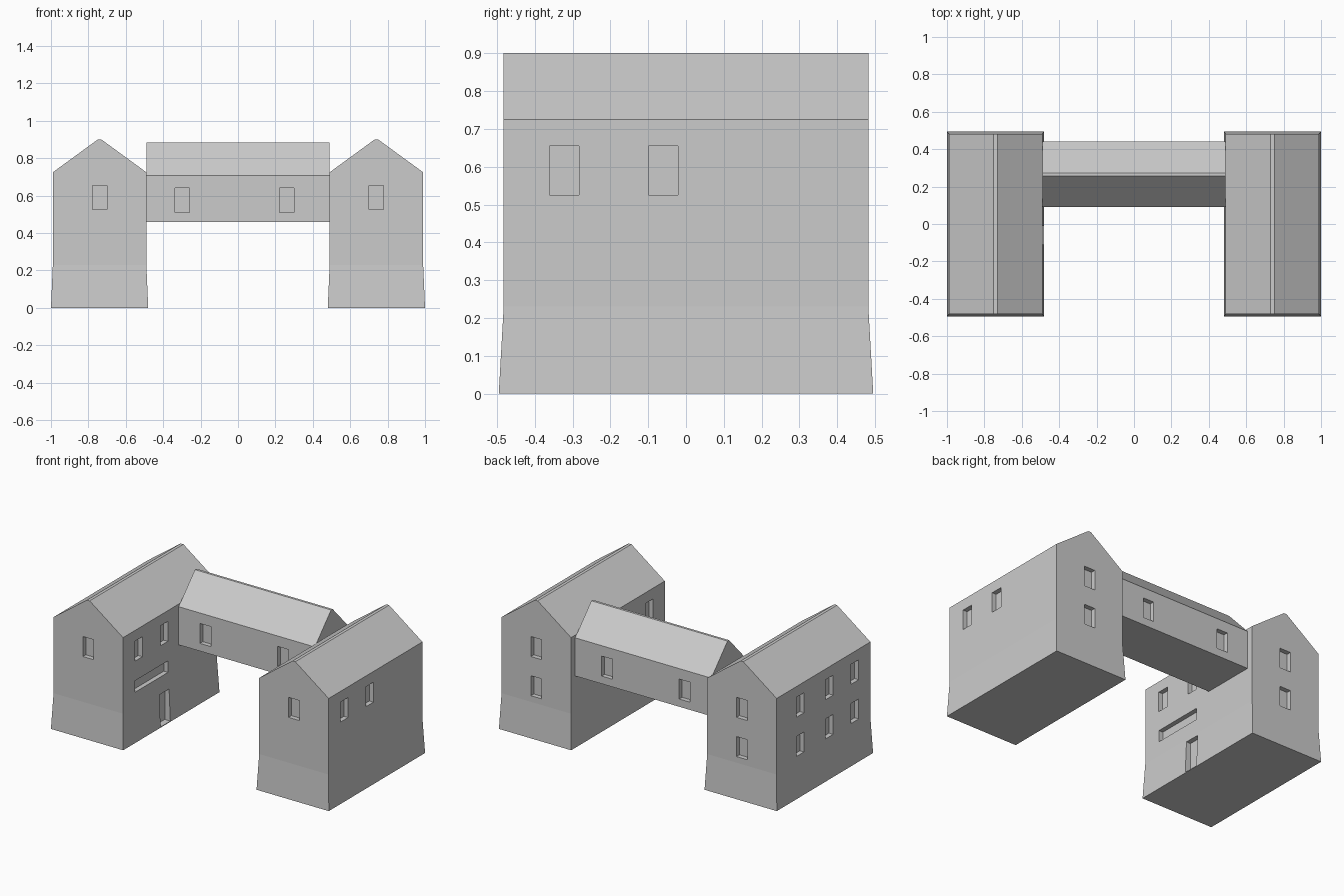
import bpy, bmesh
from mathutils import Vector, Matrix

if "Cube" in bpy.data.objects:
    bpy.data.objects.remove(bpy.data.objects["Cube"])

DEPTH = 0.03            # recess of windows
WIN_W, WIN_H = 0.078, 0.13


def mesh_object(name, bm):
    bmesh.ops.recalc_face_normals(bm, faces=bm.faces[:])
    me = bpy.data.meshes.new(name)
    bm.to_mesh(me)
    bm.free()
    ob = bpy.data.objects.new(name, me)
    bpy.context.collection.objects.link(ob)
    return ob


def box(bm, lo, hi):
    lo, hi = Vector(lo), Vector(hi)
    m = Matrix.Translation((lo + hi) / 2) @ Matrix.Diagonal((*(hi - lo), 1))
    bmesh.ops.create_cube(bm, size=1, matrix=m)


def opening(bm, axis, wall, side, centre, z, w=WIN_W, h=WIN_H, depth=DEPTH):
    """Box cutter sunk into a wall; axis 0 = wall facing x, 1 = wall facing y."""
    a, b = sorted((wall - side * depth, wall + side * 0.05))
    lo, hi = [0, 0, z - h / 2], [0, 0, z + h / 2]
    lo[axis], hi[axis] = a, b
    lo[1 - axis], hi[1 - axis] = centre - w / 2, centre + w / 2
    box(bm, lo, hi)


def carve(ob, cutter_bm):
    cutter = mesh_object(ob.name + "_cutter", cutter_bm)
    cutter.hide_render = True
    mod = ob.modifiers.new("openings", 'BOOLEAN')
    mod.operation, mod.solver, mod.object = 'DIFFERENCE', 'EXACT', cutter
    dg = bpy.context.evaluated_depsgraph_get()
    ob.data = bpy.data.meshes.new_from_object(ob.evaluated_get(dg))
    ob.modifiers.clear()
    bpy.data.objects.remove(cutter)


def house(name, cx):
    """Gabled block with battered lower walls, lofted from stacked rings."""
    bm = bmesh.new()
    rings = []
    for hw, hl, z in ((0.26, 0.495, 0), (0.25, 0.482, 0.23),
                      (0.25, 0.482, 0.725), (0.01, 0.482, 0.9)):
        rings.append([bm.verts.new((cx + sx * hw, sy * hl, z))
                      for sx, sy in ((-1, -1), (1, -1), (1, 1), (-1, 1))])
    for r0, r1 in zip(rings, rings[1:]):
        for i in range(4):
            j = (i + 1) % 4
            bm.faces.new((r0[i], r0[j], r1[j], r1[i]))
    bm.faces.new(rings[0][::-1])
    bm.faces.new(rings[-1])
    # merge the flat gable ends with the wall below
    bmesh.ops.dissolve_limit(bm, angle_limit=0.001, verts=bm.verts[:], edges=bm.edges[:])
    return mesh_object(name, bm)


UP, LOW = 0.59, 0.335   # window heights of the two floors
for name, cx in (("left_house", -0.74), ("right_house", 0.74)):
    ob = house(name, cx)
    cut = bmesh.new()
    # gable windows: one in front, two behind
    opening(cut, 1, -0.482, -1, cx, UP)
    for z in (UP, LOW):
        opening(cut, 1, 0.482, 1, cx, z)
    # pairs of upper windows on both long walls
    for side in (-1, 1):
        for y in (-0.322, -0.06):
            opening(cut, 0, cx + side * 0.25, side, y, UP)
    if cx < 0:
        # rest of the outer window grid
        opening(cut, 0, -0.99, -1, 0.24, UP)
        for y in (-0.322, -0.06, 0.24):
            opening(cut, 0, -0.99, -1, y, LOW)
        # long slot and door facing the courtyard
        opening(cut, 0, -0.49, 1, -0.19, 0.36, w=0.34, h=0.075)
        opening(cut, 0, -0.49, 1, -0.06, 0.108, w=0.1, h=0.206)
    carve(ob, cut)

# Covered bridge between the houses: extruded gable profile
bm = bmesh.new()
profile = [(0.09, 0.46), (0.44, 0.46), (0.44, 0.708), (0.273, 0.885), (0.257, 0.885), (0.09, 0.708)]
face = bm.faces.new([bm.verts.new((-0.49, y, z)) for y, z in profile])
ext = bmesh.ops.extrude_face_region(bm, geom=[face])
bmesh.ops.translate(bm, vec=(0.98, 0, 0),
                    verts=[g for g in ext["geom"] if isinstance(g, bmesh.types.BMVert)])
bridge = mesh_object("bridge", bm)
cut = bmesh.new()
for x in (-0.298, 0.26):
    opening(cut, 1, 0.09, -1, x, 0.575)
    opening(cut, 1, 0.44, 1, x, 0.575)
carve(bridge, cut)
